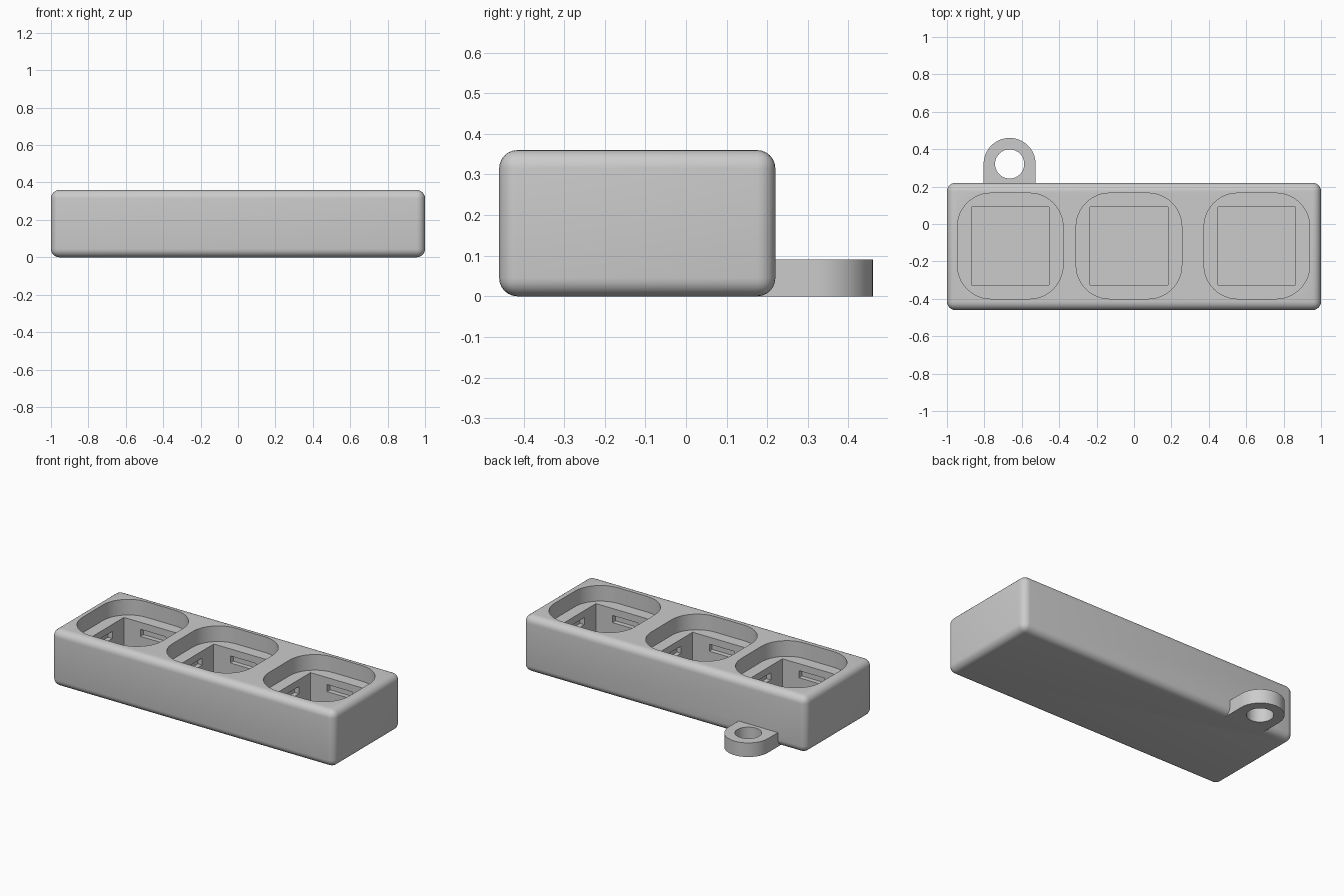
import bpy, bmesh
from math import pi, cos, sin

if "Cube" in bpy.data.objects:
    bpy.data.objects.remove(bpy.data.objects["Cube"])


def prism(name, pts, z0, z1):
    """Closed solid from a flat outline, between two heights."""
    bm = bmesh.new()
    base = bm.faces.new([bm.verts.new((x, y, z0)) for x, y in pts])
    top = bmesh.ops.extrude_face_region(bm, geom=[base])["geom"]
    bmesh.ops.translate(bm, vec=(0, 0, z1 - z0),
                        verts=[g for g in top if isinstance(g, bmesh.types.BMVert)])
    bmesh.ops.recalc_face_normals(bm, faces=bm.faces)
    me = bpy.data.meshes.new(name)
    bm.to_mesh(me)
    bm.free()
    ob = bpy.data.objects.new(name, me)
    bpy.context.collection.objects.link(ob)
    return ob


def arc(cx, cy, r, a0, a1, n):
    return [(cx + r * cos(a0 + (a1 - a0) * i / n), cy + r * sin(a0 + (a1 - a0) * i / n))
            for i in range(n + 1)]


def rect(cx, cy, w, d):
    return [(cx + sx * w / 2, cy + sy * d / 2)
            for sx, sy in ((-1, -1), (1, -1), (1, 1), (-1, 1))]


def rounded_square(cx, cy, half, r):
    k = half - r
    pts = []
    for i, (sx, sy) in enumerate(((1, 1), (-1, 1), (-1, -1), (1, -1))):
        pts += arc(cx + sx * k, cy + sy * k, r, i * pi / 2, (i + 1) * pi / 2, 12)
    return pts


def apply_modifier(ob, mod):
    with bpy.context.temp_override(object=ob, active_object=ob, selected_objects=[ob]):
        bpy.ops.object.modifier_apply(modifier=mod.name)


def boolean(ob, other, operation="DIFFERENCE"):
    mod = ob.modifiers.new("bool", "BOOLEAN")
    mod.operation = operation
    mod.solver = "EXACT"
    mod.object = other
    apply_modifier(ob, mod)
    bpy.data.objects.remove(other)


# Case with softly rounded edges
case = prism("switch_case", rect(0, -0.12, 2.0, 0.68), 0, 0.36)
bev = case.modifiers.new("bevel", "BEVEL")
bev.width = 0.045
bev.segments = 6
apply_modifier(case, bev)

# Keyring loop merged into the back edge
outline = [(-0.804, 0.15), (-0.526, 0.15)] + arc(-0.665, 0.321, 0.139, 0, pi, 32)
loop = prism("keyring_loop", outline, 0, 0.09)
boolean(loop, prism("loop_hole", arc(-0.665, 0.321, 0.078, 0, 2 * pi, 40)[:-1], -0.1, 0.2))
boolean(case, loop, "UNION")

# Three key pockets: rounded recess, square switch well, clip slots in its walls
PY = -0.1175
for px in (-0.662, -0.027, 0.657):
    boolean(case, prism("recess", rounded_square(px, PY, 0.2825, 0.18), 0.26, 0.5))
    boolean(case, prism("well", rect(px, PY, 0.415, 0.415), 0.05, 0.4))
    boolean(case, prism("slot_x", rect(px, PY, 0.475, 0.18), 0.17, 0.215))
    boolean(case, prism("slot_y", rect(px, PY, 0.18, 0.475), 0.17, 0.215))

bpy.ops.object.select_all(action="DESELECT")
case.select_set(True)
bpy.context.view_layer.objects.active = case
bpy.ops.object.shade_smooth_by_angle(angle=pi / 6)
